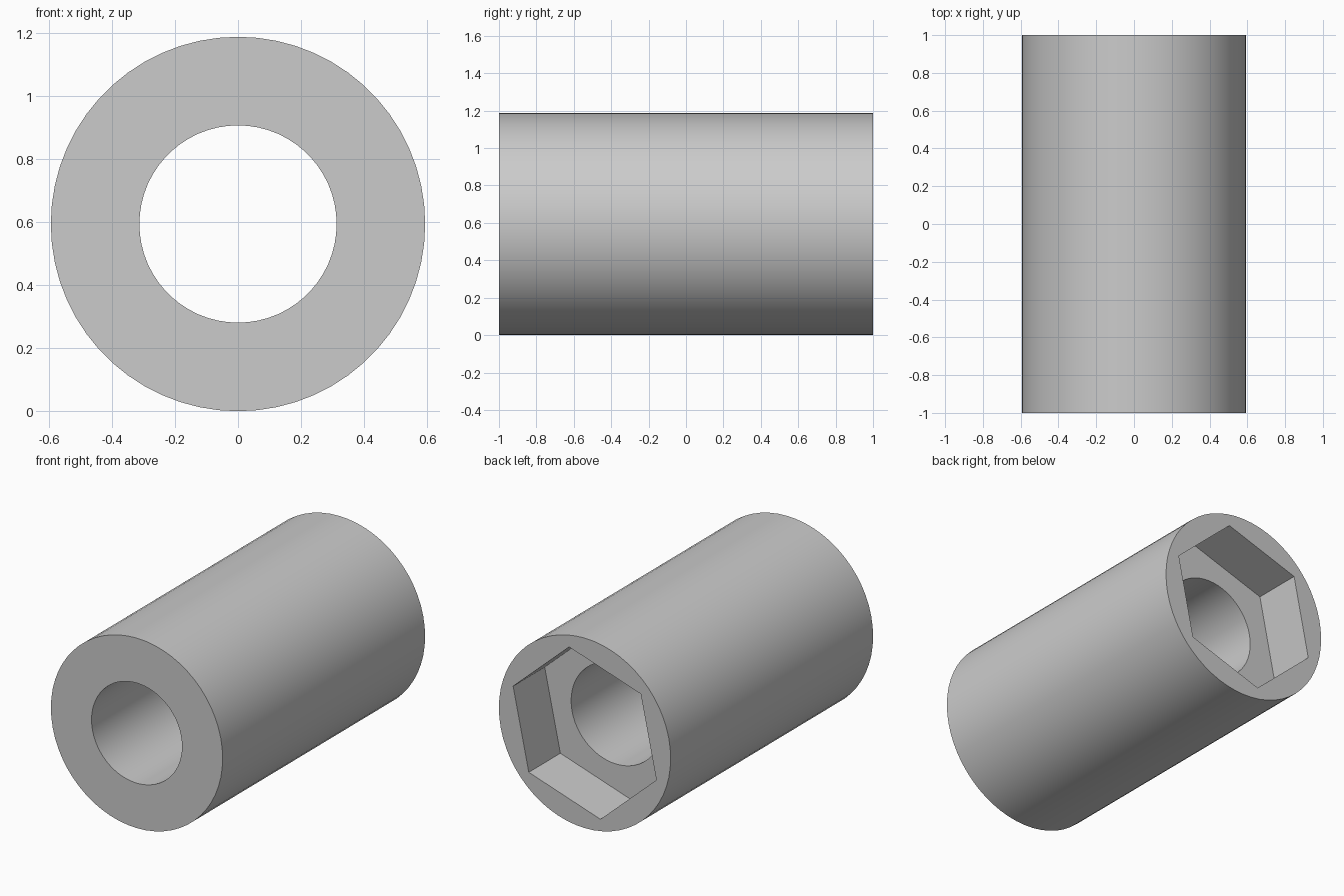
import bpy
import bmesh
from math import cos, sin, radians, tau

cube = bpy.data.objects.get("Cube")
if cube:
    bpy.data.objects.remove(cube, do_unlink=True)

SEGMENTS = 60
OUTER, BORE, HEX = 0.594, 0.313, 0.521   # radii; HEX is to its corners
HEX_TURN = radians(18)
POCKET_FLOOR = 1 - 0.312


def circle(radius):
    return lambda angle: radius


def hexagon(radius):
    # Distance from the axis to a hexagon side at the given angle
    side = tau / 6
    return lambda angle: (radius * cos(side / 2)
                          / cos((angle - HEX_TURN + 1e-6) % side - side / 2))


def add_ring(bm, shape, y):
    ring = []
    for i in range(SEGMENTS):
        angle = tau * i / SEGMENTS
        r = shape(angle)
        ring.append(bm.verts.new((r * cos(angle), y, OUTER + r * sin(angle))))
    return ring


# Sleeve: a closed section of rings, with a round bore and a hexagonal rear pocket
bm = bmesh.new()
section = [
    (circle(BORE), -1), (circle(OUTER), -1),
    (circle(OUTER), 1), (hexagon(HEX), 1),
    (hexagon(HEX), POCKET_FLOOR), (circle(BORE), POCKET_FLOOR),
]
rings = [add_ring(bm, shape, y) for shape, y in section]
for k, ring in enumerate(rings):
    following = rings[(k + 1) % len(rings)]
    for i in range(SEGMENTS):
        j = (i + 1) % SEGMENTS
        bm.faces.new((ring[i], ring[j], following[j], following[i]))
bmesh.ops.recalc_face_normals(bm, faces=bm.faces)

mesh = bpy.data.meshes.new("sleeve")
bm.to_mesh(mesh)
bm.free()
sleeve = bpy.data.objects.new("sleeve", mesh)
bpy.context.collection.objects.link(sleeve)

# Plain grey material
grey = bpy.data.materials.new("plain grey")
grey.use_nodes = True
grey.diffuse_color = (0.6, 0.6, 0.6, 1)
grey.node_tree.nodes["Principled BSDF"].inputs["Base Color"].default_value = grey.diffuse_color
mesh.materials.append(grey)

# Smooth round walls, crisp rims and pocket sides
bpy.ops.object.select_all(action="DESELECT")
sleeve.select_set(True)
bpy.context.view_layer.objects.active = sleeve
bpy.ops.object.shade_smooth_by_angle(angle=radians(30))
